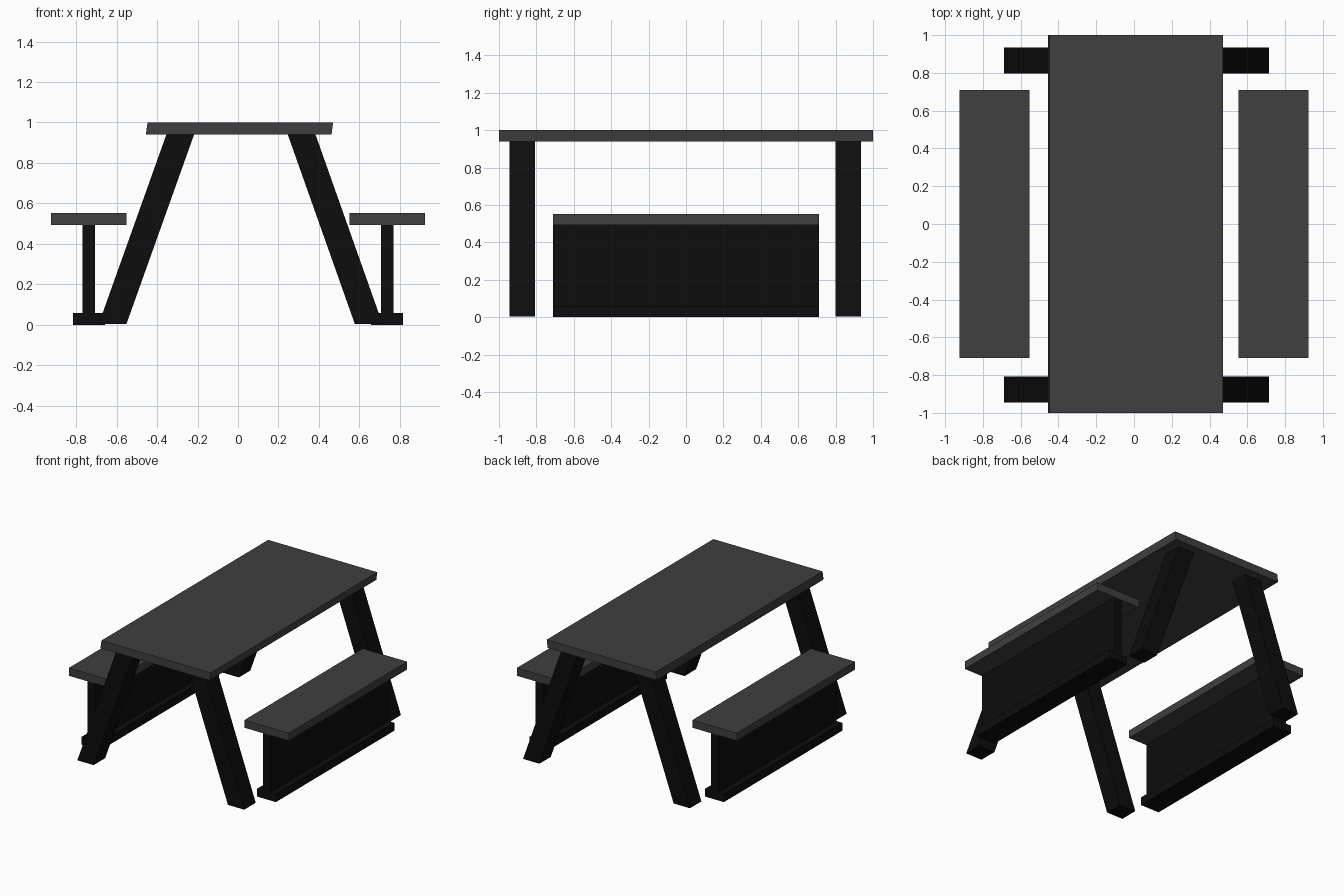
import bpy

if "Cube" in bpy.data.objects:
    bpy.data.objects.remove(bpy.data.objects["Cube"])


def slab(name, bottom, top, y, z):
    """Box whose x-range may shift between bottom and top (sheared prism)."""
    verts = [(x, yy, zz) for zz, xs in zip(z, (bottom, top))
             for x, yy in ((xs[0], y[0]), (xs[1], y[0]), (xs[1], y[1]), (xs[0], y[1]))]
    faces = [(3, 2, 1, 0), (4, 5, 6, 7), (0, 1, 5, 4),
             (1, 2, 6, 5), (2, 3, 7, 6), (3, 0, 4, 7)]
    mesh = bpy.data.meshes.new(name)
    mesh.from_pydata(verts, [], faces)
    obj = bpy.data.objects.new(name, mesh)
    bpy.context.collection.objects.link(obj)
    return obj


def paint(name, value):
    mat = bpy.data.materials.new(name)
    mat.diffuse_color = (value, value, value, 1)
    mat.use_nodes = True
    mat.node_tree.nodes["Principled BSDF"].inputs["Base Color"].default_value = mat.diffuse_color
    return mat


board = paint("board_grey", 0.05)
frame = paint("frame_black", 0.004)

# Table top, with very slightly raked sides
slab("table_top", (-0.455, 0.462), (-0.447, 0.47), (-1, 1), (0.94, 1.0)).data.materials.append(board)

# Four splayed legs
for end, y in (("front", (-0.945, -0.807)), ("back", (0.798, 0.935))):
    for side, foot, head in (("left", (-0.688, -0.551), (-0.354, -0.217)),
                             ("right", (0.577, 0.714), (0.246, 0.383))):
        leg = slab(f"{end}_{side}_leg", foot, head, y, (0.005, 0.94))
        leg.data.materials.append(frame)

# Benches: seat board, upright panel and base plank on each side
for side, s in (("left", -1), ("right", 1)):
    for part, cx, half, z, mat in (("seat", 0.738, 0.186, (0.494, 0.553), board),
                                   ("panel", 0.737, 0.031, (0.06, 0.494), frame),
                                   ("base", 0.737, 0.079, (0.0, 0.06), frame)):
        xs = (s * cx - half, s * cx + half)
        slab(f"{side}_bench_{part}", xs, xs, (-0.71, 0.71), z).data.materials.append(mat)
